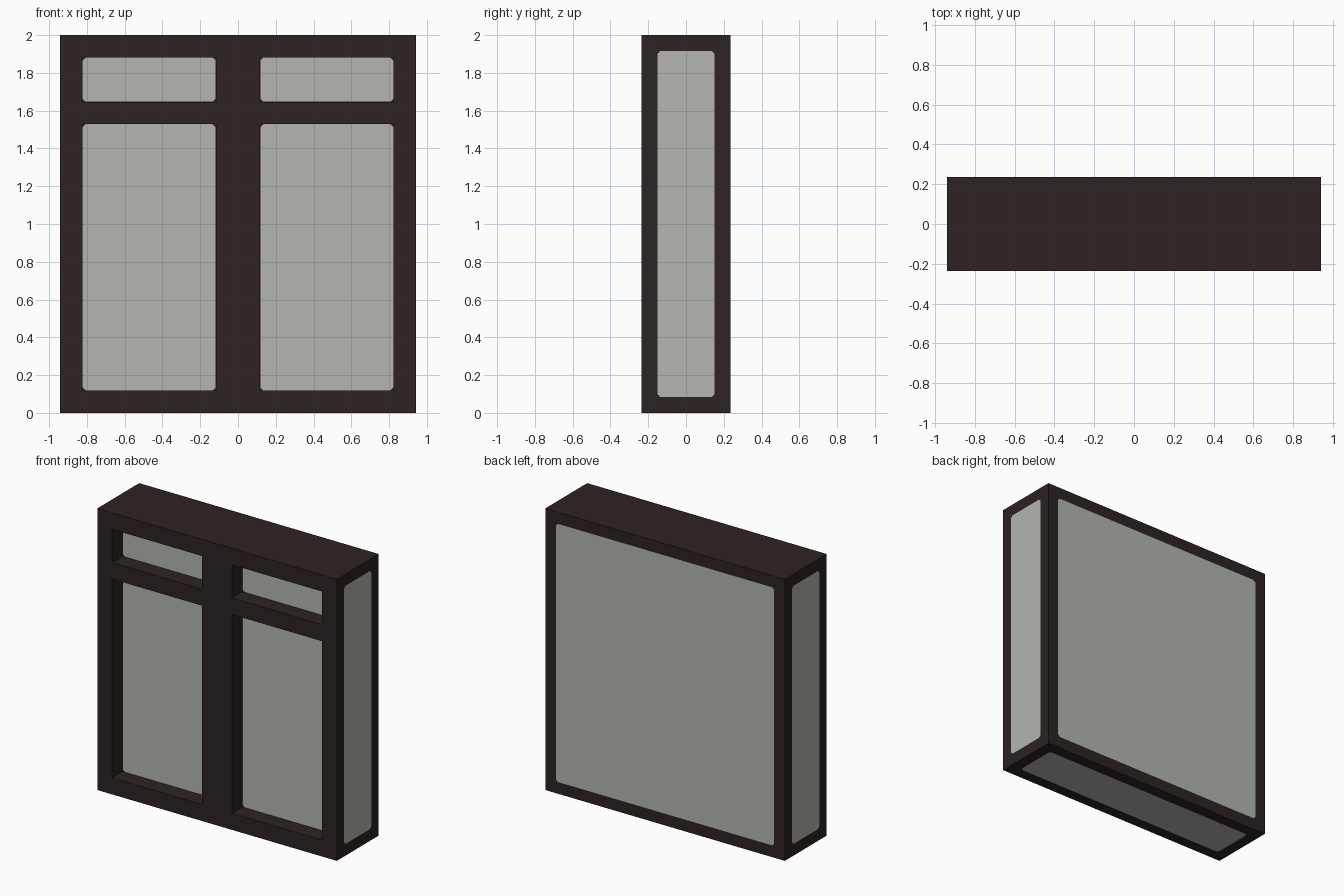
import bpy, bmesh
from mathutils import Vector

if "Cube" in bpy.data.objects:
    bpy.data.objects.remove(bpy.data.objects["Cube"])

U = 2 / 17                       # module: 16 wide, 4 deep, 17 high
X, Y, Z = 16 * U, 4 * U, 17 * U


def material(name, rgb):
    m = bpy.data.materials.new(name)
    m.diffuse_color = (*rgb, 1)
    m.use_nodes = True
    m.node_tree.nodes["Principled BSDF"].inputs["Base Color"].default_value = m.diffuse_color
    return m


def pane(bm, faces, border):
    """Inset flush panes with slightly clipped corners."""
    bmesh.ops.inset_individual(bm, faces=faces, thickness=border, depth=0)
    for f in faces:
        f.material_index = 1
    corners = list({v for f in faces for v in f.verts})
    bmesh.ops.bevel(bm, geom=corners, offset=0.016, offset_type='OFFSET',
                    segments=1, profile=0.5, affect='VERTICES', material=0)


bm = bmesh.new()

# Outer casing
bmesh.ops.create_cube(bm, size=1)
for v in bm.verts:
    v.co = Vector((v.co.x * X, v.co.y * Y, (v.co.z + 0.5) * Z))
bm.normal_update()

# Flush panes on the back, both sides and the bottom
pane(bm, [f for f in bm.faces if f.normal.y > -0.5 and f.normal.z < 0.5], U)
bm.normal_update()

# Cut the front face along the frame bars
cuts = [((x * U, 0, 0), (1, 0, 0)) for x in (-7, -1, 1, 7)]
cuts += [((0, 0, z * U), (0, 0, 1)) for z in (1, 13, 14, 16)]
for co, no in cuts:
    front = [f for f in bm.faces if f.normal.y < -0.9]
    geom = front + list({e for f in front for e in f.edges}) \
        + list({v for f in front for v in f.verts})
    bmesh.ops.bisect_plane(bm, geom=geom, dist=1e-5, plane_co=co, plane_no=no)
    bm.normal_update()


# Sink the four window openings and glaze them
def is_opening(f):
    c = f.calc_center_median() / U
    return (f.normal.y < -0.9 and 1 < abs(c.x) < 7
            and (1 < c.z < 13 or 14 < c.z < 16))


holes = [f for f in bm.faces if is_opening(f)]
sunk = bmesh.ops.extrude_discrete_faces(bm, faces=holes)['faces']
bmesh.ops.translate(bm, vec=(0, U, 0),
                    verts=list({v for f in sunk for v in f.verts}))
bm.normal_update()
pane(bm, sunk, 0.001)
bmesh.ops.recalc_face_normals(bm, faces=bm.faces)

mesh = bpy.data.meshes.new("window_casing")
bm.to_mesh(mesh)
bm.free()
mesh.materials.append(material("dark brown frame", (0.0262, 0.0168, 0.0165)))
mesh.materials.append(material("pale grey glass", (0.452, 0.468, 0.418)))
bpy.context.collection.objects.link(bpy.data.objects.new("window_casing", mesh))
